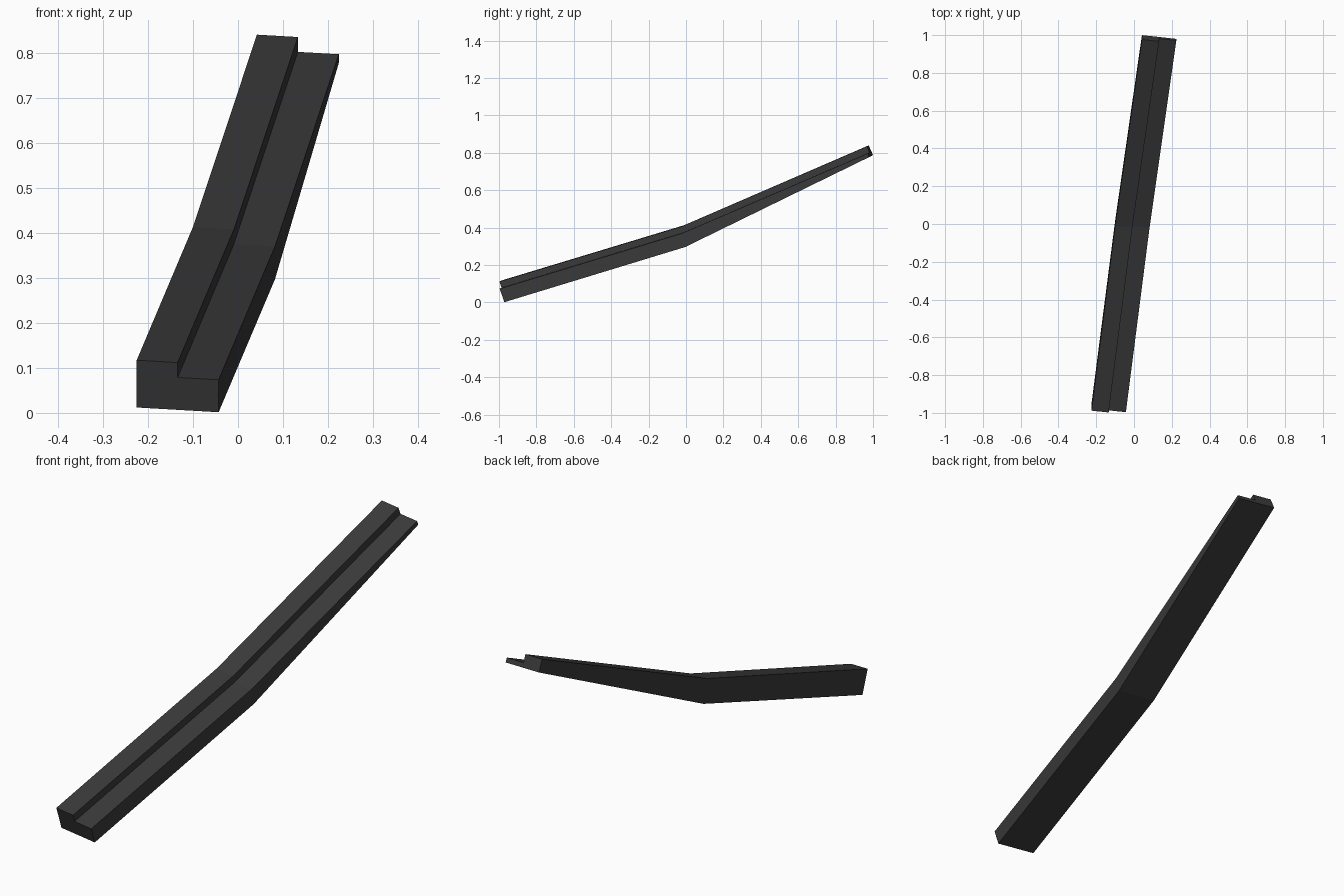
import bpy
import bmesh
from mathutils import Vector

cube = bpy.data.objects.get("Cube")
if cube:
    bpy.data.objects.remove(cube, do_unlink=True)

# Single dark grey finish
grey = bpy.data.materials.new("dark grey")
grey.use_nodes = True
colour = (0.042, 0.042, 0.042, 1)
grey.diffuse_color = colour
grey.node_tree.nodes["Principled BSDF"].inputs["Base Color"].default_value = colour

ACROSS = Vector((0.182, -0.02, -0.0105))  # full width, left edge to right edge
STEP = 0.033                              # height of the rebate

# Stations: top corner of the raised side, and the vector down to the underside
stations = [
    (Vector((-0.225, -0.988, 0.117)), Vector((0, 0.037, -0.105))),
    (Vector((-0.100, -0.010, 0.413)), Vector((0, 0.026, -0.106))),
    (Vector((0.042, 0.977, 0.840)), Vector((0, 0.023, -0.052))),
]


def section(corner, down):
    """Stepped cross-section: raised half, rebate, lower half, underside."""
    step = down * (STEP / -down.z)
    mid = corner + ACROSS / 2
    far = corner + ACROSS
    return [corner, mid, mid + step, far + step, far + down, corner + down]


# Stepped rail lofted through the three stations
bm = bmesh.new()
rings = [[bm.verts.new(p) for p in section(*s)] for s in stations]
for a, b in zip(rings, rings[1:]):
    for i in range(len(a)):
        j = (i + 1) % len(a)
        bm.faces.new((a[i], a[j], b[j], b[i]))

# End caps
bm.faces.new(rings[0])
bm.faces.new(rings[-1])
bmesh.ops.recalc_face_normals(bm, faces=bm.faces)

mesh = bpy.data.meshes.new("stepped_rail")
bm.to_mesh(mesh)
bm.free()
mesh.materials.append(grey)
rail = bpy.data.objects.new("stepped_rail", mesh)
bpy.context.collection.objects.link(rail)
